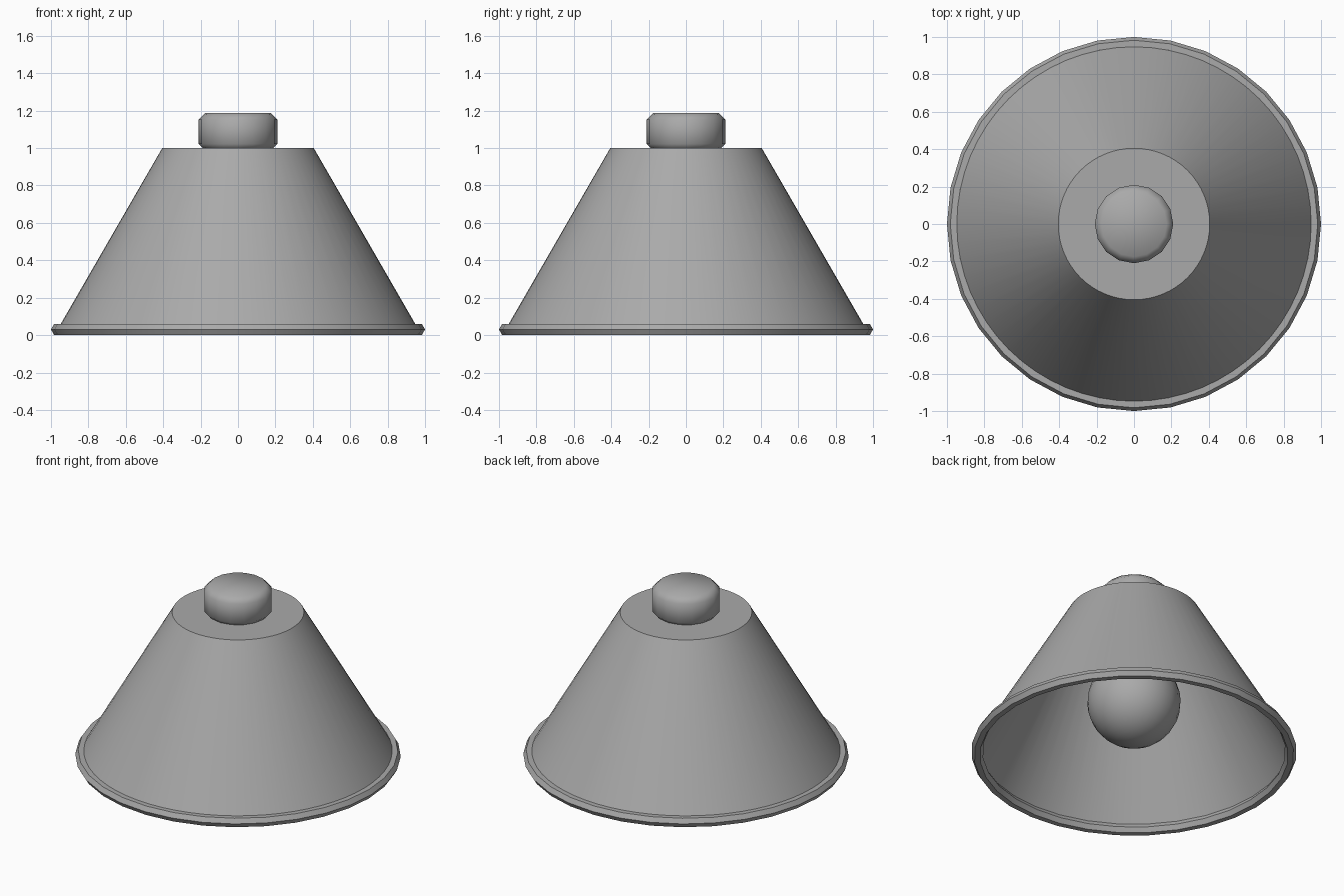
import bpy
import math

if "Cube" in bpy.data.objects:
    bpy.data.objects.remove(bpy.data.objects["Cube"])

grey = bpy.data.materials.new("lamp_grey")
grey.diffuse_color = (0.4, 0.4, 0.4, 1)
grey.use_nodes = True
grey.node_tree.nodes["Principled BSDF"].inputs["Base Color"].default_value = grey.diffuse_color


def finish(name, angle):
    """Name and colour the active object, smooth it below the given angle."""
    ob = bpy.context.object
    ob.name = name
    ob.data.materials.clear()
    ob.data.materials.append(grey)
    bpy.ops.object.shade_smooth_by_angle(angle=math.radians(angle))
    return ob


def lathe(name, profile, sides, angle, cap_top=False, cap_bottom=False):
    """Revolve (radius, z) points, bottom to top, around the z axis."""
    verts = [(r * math.cos(math.tau * i / sides), r * math.sin(math.tau * i / sides), z)
             for r, z in profile for i in range(sides)]
    faces = []
    for k in range(len(profile) - 1):
        a, b = k * sides, (k + 1) * sides
        for i in range(sides):
            j = (i + 1) % sides
            faces.append((a + i, a + j, b + j, b + i))
    if cap_bottom:
        faces.append(tuple(reversed(range(sides))))
    if cap_top:
        faces.append(tuple(range(len(verts) - sides, len(verts))))
    me = bpy.data.meshes.new(name)
    me.from_pydata(verts, [], faces)
    ob = bpy.data.objects.new(name, me)
    bpy.context.collection.objects.link(ob)
    bpy.ops.object.select_all(action='DESELECT')
    ob.select_set(True)
    bpy.context.view_layer.objects.active = ob
    return finish(name, angle)


# Open conical shade with a flat top
lathe("shade", [(0.965, 0.03), (0.405, 1.0)], 64, 30, cap_top=True)

# Hexagonal-section ring around the lower edge
bpy.ops.mesh.primitive_torus_add(major_radius=0.965, minor_radius=0.035,
                                 major_segments=32, minor_segments=6,
                                 location=(0, 0, 0.0303))
finish("rim", 30)

# Chamfered, softly shaded cap on top
lathe("cap", [(0.175, 0.987), (0.21, 1.022), (0.21, 1.152), (0.175, 1.187)],
      16, 80, cap_top=True, cap_bottom=True)

# Bulb inside the shade, hung from a short neck
bpy.ops.mesh.primitive_uv_sphere_add(segments=24, ring_count=16, radius=0.287,
                                     location=(0, 0, 0.38))
finish("bulb", 60)
lathe("bulb_neck", [(0.09, 0.62), (0.09, 0.995)], 16, 30)
